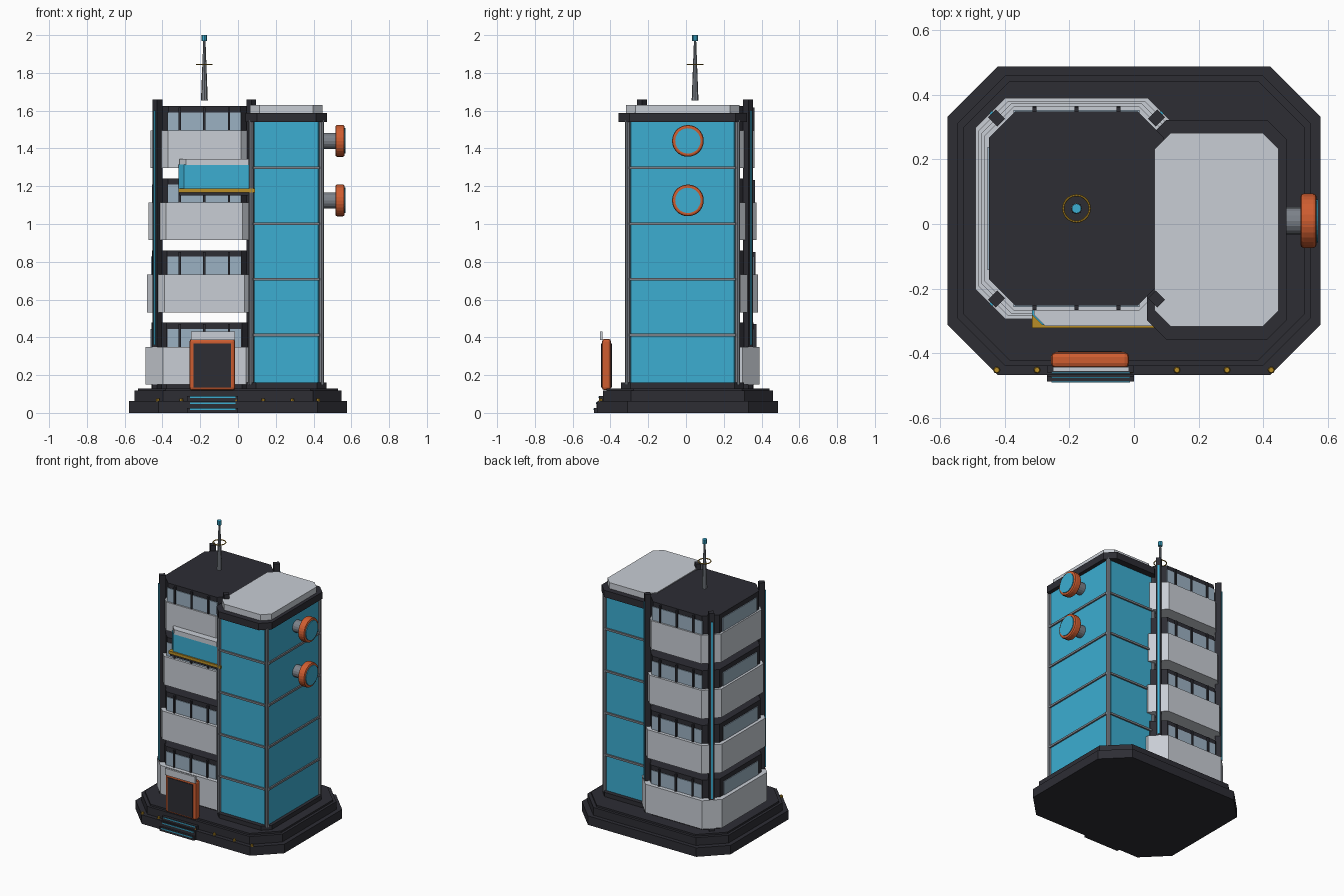
import bpy, bmesh, math
from mathutils import Matrix, Vector

if "Cube" in bpy.data.objects:
    bpy.data.objects.remove(bpy.data.objects["Cube"])


def mat(name, r, g, b):
    m = bpy.data.materials.new(name)
    m.diffuse_color = (r, g, b, 1)
    m.use_nodes = True
    m.node_tree.nodes["Principled BSDF"].inputs["Base Color"].default_value = m.diffuse_color
    return m


DARK = mat("charcoal", 0.026, 0.026, 0.034)
PALE = mat("pale_grey", 0.58, 0.61, 0.66)
CYAN = mat("cyan_glass", 0.045, 0.42, 0.64)
STEEL = mat("steel_grey", 0.20, 0.22, 0.25)
PANE = mat("window_blue_grey", 0.33, 0.44, 0.54)
ORANGE = mat("orange", 0.62, 0.11, 0.03)
GOLD = mat("gold", 0.48, 0.27, 0.02)


def finish(name, bm, material, bevel=0, segs=2):
    bmesh.ops.recalc_face_normals(bm, faces=bm.faces)
    me = bpy.data.meshes.new(name)
    bm.to_mesh(me)
    bm.free()
    me.materials.append(material)
    ob = bpy.data.objects.new(name, me)
    bpy.context.collection.objects.link(ob)
    if bevel:
        mod = ob.modifiers.new("bevel", 'BEVEL')
        mod.width, mod.segments = bevel, segs
    return ob


def box(name, x0, x1, y0, y1, z0, z1, material, bevel=0):
    bm = bmesh.new()
    size = Matrix.Diagonal((x1 - x0, y1 - y0, z1 - z0, 1))
    pos = Matrix.Translation(((x0 + x1) / 2, (y0 + y1) / 2, (z0 + z1) / 2))
    bmesh.ops.create_cube(bm, size=1, matrix=pos @ size)
    return finish(name, bm, material, bevel)


def prism(name, cx, cy, hx, hy, c, z0, z1, material, bevel=0):
    """Rectangle with cut corners, extruded upwards."""
    q = [(hx, hy - c), (hx - c, hy)]
    pts = q + [(-x, y) for x, y in q[::-1]] + [(-x, -y) for x, y in q] + [(x, -y) for x, y in q[::-1]]
    bm = bmesh.new()
    face = bm.faces.new([bm.verts.new((cx + x, cy + y, z0)) for x, y in pts])
    ext = bmesh.ops.extrude_face_region(bm, geom=[face])
    for v in ext['geom']:
        if isinstance(v, bmesh.types.BMVert):
            v.co.z = z1
    return finish(name, bm, material, bevel, 1)


def rod(name, start, end, r1, r2, material, sides=12, bevel=0):
    a, b = Vector(start), Vector(end)
    bm = bmesh.new()
    rot = (b - a).to_track_quat('Z', 'Y').to_matrix().to_4x4()
    bmesh.ops.create_cone(bm, cap_ends=True, segments=sides, radius1=r1, radius2=r2,
                          depth=(b - a).length, matrix=Matrix.Translation((a + b) / 2) @ rot)
    return finish(name, bm, material, bevel)


# stepped base
for i, (hx, hy, c, z0, z1) in enumerate([(0.578, 0.478, 0.157, 0, 0.063),
                                         (0.548, 0.450, 0.150, 0.06, 0.118),
                                         (0.530, 0.432, 0.145, 0.115, 0.13)]):
    prism(f"base_tier_{i + 1}", 0, 0.01, hx, hy, c, z0, z1, DARK)

# apartment wing: four floating storeys, each a little smaller than the one below
CX, CY = -0.178, 0.048
for i in range(4):
    z = 0.15 + 0.382 * i
    hx, hy = 0.312 - 0.0087 * i, 0.342 - 0.0087 * i
    bx, by = 0.280 - 0.0033 * i, 0.310 - 0.0033 * i
    n = i + 1
    prism(f"storey_{n}_wall", CX, CY, hx, hy, 0.092, z, z + 0.20, PALE)
    prism(f"storey_{n}_core", CX, CY, bx, by, 0.08, z + (0.01 if i else -0.03), z + 0.328, DARK)
    for s, side in ((-1, "front"), (1, "back")):
        y = CY + s * by
        box(f"storey_{n}_{side}_window", CX - 0.195, CX + 0.195, y - 0.005, y + 0.005,
            z + 0.195, z + 0.295, PANE)
        for k in (-1, 0, 1):
            x = CX + k * 0.13
            box(f"storey_{n}_{side}_mullion", x - 0.006, x + 0.006, y - 0.014, y + 0.014,
                z + 0.195, z + 0.32, DARK)
    for s, side in ((-1, "left"), (1, "right")):
        x = CX + s * bx
        box(f"storey_{n}_{side}_window", x - 0.005, x + 0.005, CY - 0.19, CY + 0.19,
            z + 0.195, z + 0.295, PANE)

# corner posts turned 45 degrees, with a cyan strip on the outer face
for sx in (-1, 1):
    for sy in (-1, 1):
        place = Matrix.Translation((CX + sx * 0.248, CY + sy * 0.28, 0)) @ \
            Matrix.Rotation(math.atan2(sy, sx), 4, 'Z')
        post = box("corner_post", -0.02, 0.02, -0.017, 0.017, 0.12, 1.66, DARK)
        strip = box("corner_light_strip", 0.019, 0.026, -0.006, 0.006, 0.36, 1.60, CYAN)
        post.matrix_world = strip.matrix_world = place

# glass tower
TX, TY = 0.256, -0.018
prism("tower_foot", TX, TY, 0.212, 0.325, 0.05, 0.12, 0.16, DARK)
prism("tower_glass", TX, TY, 0.190, 0.295, 0.022, 0.15, 1.55, CYAN)
prism("tower_roof_band", TX, TY, 0.216, 0.340, 0.06, 1.54, 1.588, DARK)
prism("tower_roof_cap", TX, TY, 0.192, 0.300, 0.05, 1.585, 1.63, PALE)
for i in range(4):
    z = 0.412 + 0.295 * i
    prism("tower_floor_rail", TX, TY, 0.200, 0.305, 0.025, z - 0.007, z + 0.007, STEEL)
for sx in (-1, 1):
    for sy in (-1, 1):
        x, y = TX + sx * 0.186, TY + sy * 0.291
        rod("tower_corner_mullion", (x, y, 0.15), (x, y, 1.55), 0.014, 0.014, STEEL, 8)

# front balcony
prism("balcony_body", -0.11, -0.24, 0.205, 0.072, 0.03, 1.185, 1.315, CYAN)
prism("balcony_top", -0.11, -0.24, 0.200, 0.076, 0.035, 1.312, 1.345, PALE)
box("balcony_floor", -0.31, 0.09, -0.31, -0.2, 1.15, 1.172, DARK)
box("balcony_gold_trim", -0.315, 0.09, -0.322, -0.2, 1.168, 1.188, GOLD)

# entrance
box("door_frame", -0.257, -0.015, -0.445, -0.397, 0.12, 0.392, ORANGE, 0.014)
for y in (-0.446, -0.396):
    box("door_panel", -0.235, -0.038, y - 0.003, y + 0.003, 0.135, 0.368, DARK)
box("door_canopy", -0.25, -0.015, -0.456, -0.442, 0.385, 0.432, PALE)
for i in range(3):
    y, z = -0.488 + 0.014 * i, 0.026 + 0.032 * i
    box(f"entrance_step_{i + 1}", -0.27, 0, y, -0.42, 0, z, DARK)
    box(f"step_light_{i + 1}", -0.255, -0.012, y - 0.003, y + 0.003, z - 0.010, z - 0.003, CYAN)

# small lamps along the front of the base
for x in (-0.425, -0.30, -0.01, 0.133, 0.288, 0.425):
    rod("base_lamp", (x, -0.452, 0.06), (x, -0.452, 0.076), 0.011, 0.008, GOLD, 8)

# round side pods
for z in (1.44, 1.125):
    y = 0.01
    rod("pod_arm", (0.44, y, z), (0.525, y, z), 0.042, 0.042, STEEL, 16)
    rod("pod_rim", (0.515, y, z), (0.565, y, z), 0.084, 0.084, ORANGE, 28, 0.010)
    rod("pod_face", (0.56, y, z), (0.570, y, z), 0.067, 0.067, CYAN, 28)

# antenna on the wing roof
rod("antenna_mast", (CX, CY, 1.655), (CX, CY, 1.97), 0.018, 0.006, STEEL, 8)
rod("antenna_tip", (CX, CY, 1.97), (CX, CY, 2.0), 0.015, 0.015, CYAN, 10)
bm = bmesh.new()
N, M = 20, 6
grid = []
for i in range(N):
    a = math.tau * i / N
    grid.append([])
    for j in range(M):
        b = math.tau * j / M
        r = 0.041 + 0.0035 * math.cos(b)
        grid[i].append(bm.verts.new((CX + r * math.cos(a), CY + r * math.sin(a), 1.845 + 0.0035 * math.sin(b))))
for i in range(N):
    for j in range(M):
        p, q, k = grid[i], grid[(i + 1) % N], (j + 1) % M
        bm.faces.new((p[j], q[j], q[k], p[k]))
finish("antenna_ring", bm, GOLD)
